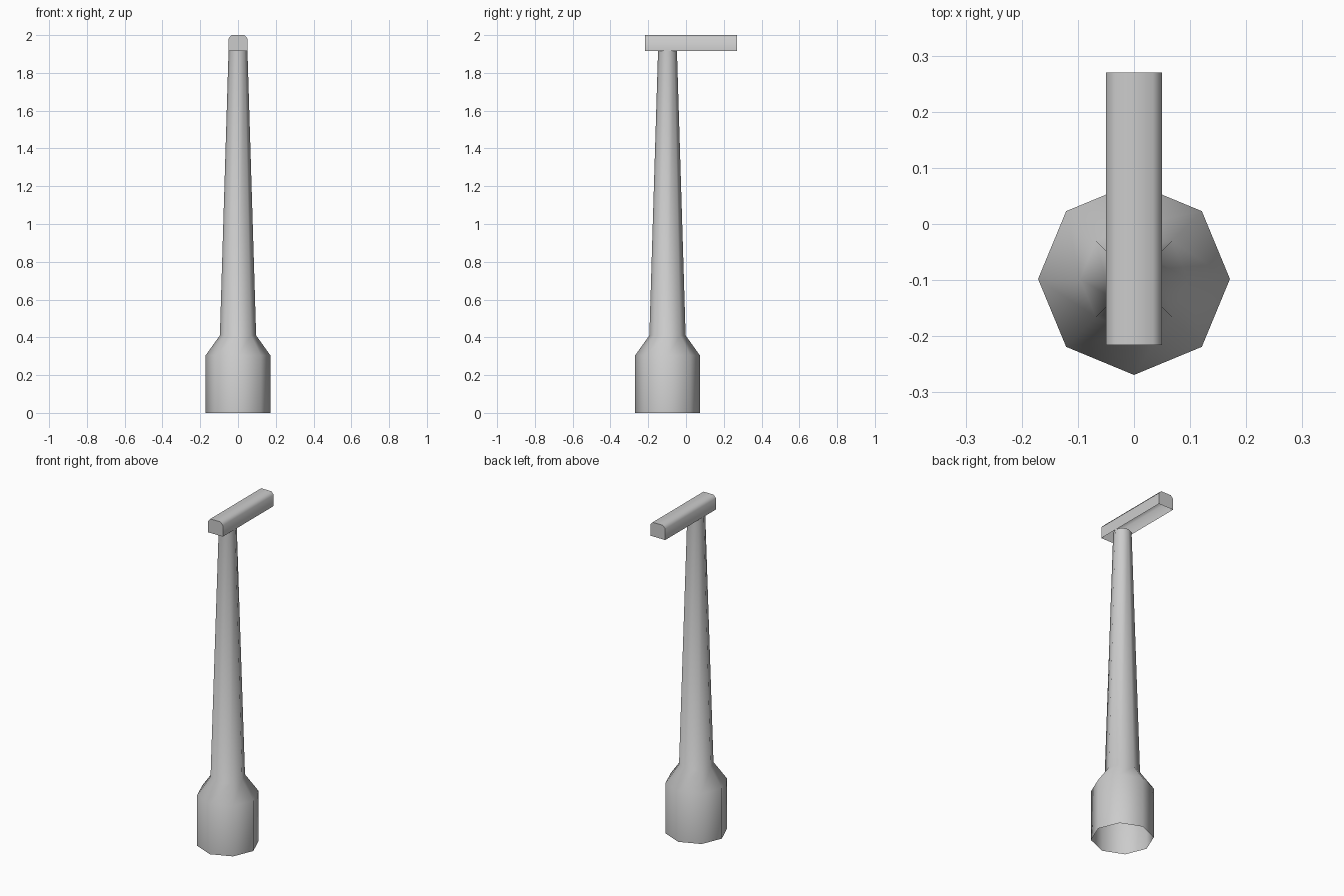
import bpy, bmesh, math

if "Cube" in bpy.data.objects:
    bpy.data.objects.remove(bpy.data.objects["Cube"])


def finish(name, bm):
    bmesh.ops.recalc_face_normals(bm, faces=bm.faces)
    mesh = bpy.data.meshes.new(name)
    bm.to_mesh(mesh)
    bm.free()
    obj = bpy.data.objects.new(name, mesh)
    bpy.context.collection.objects.link(obj)
    bpy.ops.object.select_all(action='DESELECT')
    obj.select_set(True)
    bpy.context.view_layer.objects.active = obj
    bpy.ops.object.shade_smooth_by_angle(angle=math.radians(50))
    return obj


def bridge(bm, a, b, closed=True):
    n = len(a)
    for i in range(n if closed else n - 1):
        j = (i + 1) % n
        bm.faces.new((a[i], a[j], b[j], b[i]))


# Lamp post: open eight-sided sleeve with a wide foot and tapering pole
SIDES, POST_Y = 8, -0.098
profile = [(0.171, 0.0), (0.171, 0.305), (0.096, 0.41), (0.05, 1.917)]
bm = bmesh.new()
rings = []
for r, z in profile:
    rings.append([bm.verts.new((r * math.cos(2 * math.pi * i / SIDES),
                                POST_Y + r * math.sin(2 * math.pi * i / SIDES), z))
                  for i in range(SIDES)])
for low, high in zip(rings, rings[1:]):
    bridge(bm, low, high)
finish("lamp_post", bm)

# Lamp head: chamfered hood, open underneath
section = [(-0.05, 1.915), (-0.05, 1.982), (-0.034, 2.0),
           (0.034, 2.0), (0.05, 1.982), (0.05, 1.915)]
bm = bmesh.new()
front, back = [[bm.verts.new((x, y, z)) for x, z in section] for y in (-0.216, 0.27)]
bridge(bm, front, back, closed=False)
bm.faces.new(front)
bm.faces.new(back)
finish("lamp_head", bm)
